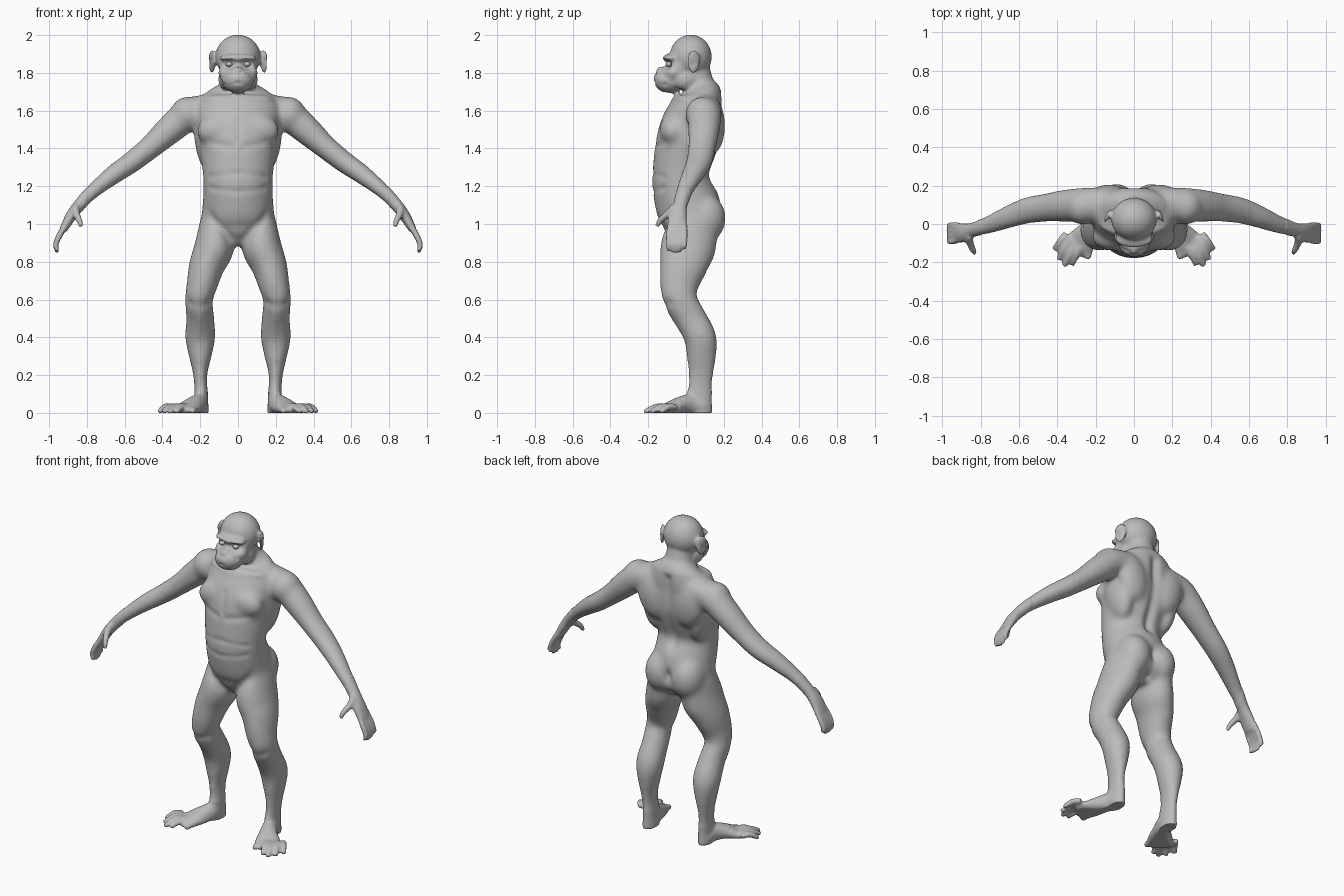
import bpy, bmesh, math
from mathutils import Vector, Matrix

if "Cube" in bpy.data.objects:
    bpy.data.objects.remove(bpy.data.objects["Cube"])

UP, BACK = Vector((0, 0, 1)), Vector((0, 1, 0))
skin = bpy.data.materials.new("grey_skin")
skin.use_nodes = True
skin.diffuse_color = (.5, .5, .5, 1)
skin.node_tree.nodes["Principled BSDF"].inputs["Base Color"].default_value = skin.diffuse_color


def spline(sections, steps=5):
    """Smoothly interpolate rows of (x, y, z, half width, half depth)."""
    rows = [Vector(s) for s in sections]
    rows = [rows[0] * 2 - rows[1]] + rows + [rows[-1] * 2 - rows[-2]]
    out = []
    for a, b, c, d in zip(rows, rows[1:], rows[2:], rows[3:]):
        for i in range(steps):
            t = i / steps
            out.append((b * 2 + (c - a) * t + (a * 2 - b * 5 + c * 4 - d) * t ** 2
                        + (b * 3 - a - c * 3 + d) * t ** 3) / 2)
    return out + [rows[-2]]


def loft(bm, sections, ref=BACK, sides=24):
    """Closed tube of ellipses along a path; the depth axis follows ref."""
    rows = spline(sections)
    points = [Vector(r[:3]) for r in rows]
    rings = []
    for i, row in enumerate(rows):
        tangent = (points[min(i + 1, len(rows) - 1)] - points[max(i - 1, 0)]).normalized()
        depth = (ref - tangent * ref.dot(tangent)).normalized()
        width = tangent.cross(depth)
        ring = []
        for k in range(sides):
            angle = math.tau * k / sides
            ring.append(bm.verts.new(points[i] + width * row[3] * math.cos(angle)
                                     + depth * row[4] * math.sin(angle)))
        rings.append(ring)
    for lower, upper in zip(rings, rings[1:]):
        for k in range(sides):
            n = (k + 1) % sides
            bm.faces.new((lower[k], lower[n], upper[n], upper[k]))
    bm.faces.new(rings[0])
    bm.faces.new(rings[-1])


def blob(bm, centre, size, turn=0, axis="Y"):
    """Ellipsoid used for muscle and skull masses."""
    matrix = (Matrix.Translation(centre) @ Matrix.Rotation(math.radians(turn), 4, axis)
              @ Matrix.Diagonal((*size, 1)))
    bmesh.ops.create_uvsphere(bm, u_segments=24, v_segments=16, radius=1, matrix=matrix)


def mirror(bm):
    """Add the opposite side of everything built so far."""
    copy = bmesh.ops.duplicate(bm, geom=bm.verts[:] + bm.edges[:] + bm.faces[:])["geom"]
    for v in copy:
        if isinstance(v, bmesh.types.BMVert):
            v.co.x = -v.co.x


def make_object(name, bm):
    bmesh.ops.recalc_face_normals(bm, faces=bm.faces[:])
    mesh = bpy.data.meshes.new(name)
    bm.to_mesh(mesh)
    bm.free()
    obj = bpy.data.objects.new(name, mesh)
    bpy.context.collection.objects.link(obj)
    mesh.materials.append(skin)
    return obj


bm = bmesh.new()

# Arm and hand
loft(bm, [(.15, .10, 1.61, .08, .09), (.26, .10, 1.58, .085, .09), (.36, .095, 1.5, .078, .085),
          (.46, .085, 1.41, .064, .075), (.56, .07, 1.33, .058, .07), (.66, .035, 1.26, .052, .06),
          (.76, -.005, 1.18, .041, .048), (.84, -.03, 1.1, .033, .038),
          (.885, -.045, 1.04, .029, .05), (.925, -.048, .97, .021, .054)])
for y, drop in ((-.092, .01), (-.063, 0), (-.034, .005), (-.006, .025)):
    loft(bm, [(.91, y * .9, 1, .016, .014), (.945, y, .94, .017, .0155),
              (.965, y, .89, .015, .014), (.955, y, .845 + drop, .012, .011)], sides=12)
loft(bm, [(.86, -.06, 1.09, .02, .025), (.855, -.1, 1.05, .02, .02),
          (.84, -.135, 1.02, .017, .017), (.83, -.155, .985, .012, .012)], sides=12)

# Leg
loft(bm, [(.11, .04, 1.02, .09, .13), (.125, .012, .88, .106, .148), (.165, -.012, .78, .095, .128),
          (.19, -.035, .68, .083, .105), (.207, -.03, .6, .074, .09), (.2, .025, .5, .075, .085),
          (.2, .075, .4, .081, .086), (.2, .082, .3, .061, .079), (.2, .08, .2, .038, .066),
          (.195, .072, .1, .036, .066), (.195, .075, -.01, .04, .064)])

# Foot and toes
loft(bm, [(.195, .1, .03, .04, .035), (.205, .03, .045, .046, .055), (.235, -.03, .04, .055, .046),
          (.275, -.09, .022, .075, .032), (.315, -.135, .012, .066, .02)], ref=UP)
loft(bm, [(.2, .0, .035, .035, .035), (.215, -.08, .025, .026, .026),
          (.235, -.135, .018, .022, .02), (.24, -.185, .01, .016, .014)], ref=UP, sides=12)
for x, y in ((.325, -.215), (.365, -.222), (.395, -.185), (.418, -.135)):
    root = (.27 + (x - .325) * .9, -.09 + (y + .215) * .5)
    loft(bm, [(*root, .03, .02, .018), ((x + root[0]) / 2, (y + root[1]) / 2, .032, .02, .018),
              (x, y, .004, .015, .014)], ref=UP, sides=12)

# Muscle masses: buttock, shoulder blade, shoulder cap, chest, flank, kneecap
blob(bm, (.092, .1, 1.03), (.1, .112, .13))
blob(bm, (.13, .145, 1.52), (.1, .062, .15), 15)
blob(bm, (.27, .09, 1.58), (.09, .095, .095))
blob(bm, (.105, -.07, 1.5), (.115, .07, .085), 10)
blob(bm, (.165, .06, 1.42), (.062, .1, .16), 10)
blob(bm, (.2, -.085, .645), (.045, .045, .06))

# Cheek, jaw corner and ear
blob(bm, (.062, -.065, 1.8), (.042, .045, .04))
blob(bm, (.062, -.005, 1.765), (.042, .07, .055))
blob(bm, (.138, .04, 1.86), (.012, .04, .064), 25, "Z")
mirror(bm)

# Torso and neck
loft(bm, [(0, .03, .885, .04, .08), (0, .03, .95, .13, .14), (0, .03, 1.02, .19, .16),
          (0, .01, 1.1, .188, .172), (0, -.02, 1.2, .184, .16), (0, -.025, 1.28, .188, .152),
          (0, 0, 1.4, .205, .167), (0, .025, 1.5, .22, .168), (0, .055, 1.6, .225, .145),
          (0, .08, 1.68, .19, .115), (0, .065, 1.74, .095, .085), (0, .045, 1.82, .08, .08)])

# Skull, face, muzzle, brow and nose
blob(bm, (0, .025, 1.885), (.12, .112, .117))
blob(bm, (0, -.03, 1.83), (.1, .075, .09))
blob(bm, (0, -.085, 1.765), (.086, .087, .074))
blob(bm, (0, -.078, 1.878), (.1, .046, .024))
blob(bm, (0, -.13, 1.81), (.032, .03, .025))
body = make_object("body", bm)

# Fuse the masses into one skin
remesh = body.modifiers.new("fuse", "REMESH")
remesh.mode = "VOXEL"
remesh.voxel_size = .0085
graph = bpy.context.evaluated_depsgraph_get()
fused = bpy.data.meshes.new_from_object(body.evaluated_get(graph))
body.modifiers.clear()
body.data = fused
bm = bmesh.new()
bm.from_mesh(fused)


def soften(rule, rounds):
    chosen = [v for v in bm.verts if rule(v.co)]
    for _ in range(rounds):
        bmesh.ops.smooth_vert(bm, verts=chosen, factor=.5,
                              use_axis_x=True, use_axis_y=True, use_axis_z=True)


def groove(start, end, radius, depth):
    """Press a soft crease, or raise a ridge, along a line on both sides."""
    a, line = Vector(start), Vector(end) - Vector(start)
    bm.normal_update()
    for v in bm.verts:
        p = Vector((abs(v.co.x), v.co.y, v.co.z)) - a
        along = max(0, min(1, p.dot(line) / max(line.length_squared, 1e-9)))
        gap = (p - line * along).length / radius
        if gap < 2.5:
            v.co -= v.normal * depth * math.exp(-gap * gap)


soften(lambda p: True, 3)
soften(lambda p: .12 < p.z < 1.7 and abs(p.x) < .8, 22)

# Creases: spine, buttocks, groin, chest, belly, shin, back of the knee
groove((0, .2, 1.66), (0, .12, 1.2), .03, .022)
groove((0, .22, 1.1), (0, .12, .92), .022, .022)
groove((.19, -.1, 1.08), (.02, -.1, .9), .025, .01)
groove((0, -.14, 1.56), (0, -.17, 1.44), .02, .007)
groove((.03, -.17, 1.41), (.16, -.13, 1.43), .02, .007)
groove((0, -.18, 1.27), (.15, -.12, 1.25), .016, .005)
groove((0, -.18, 1.17), (.15, -.12, 1.19), .016, .005)
groove((.15, -.09, .58), (.26, -.09, .58), .025, .007)
# Collarbone and shinbone ridges
groove((.02, -.06, 1.65), (.19, -.01, 1.67), .018, -.008)
groove((.2, -.08, .54), (.19, .01, .2), .02, -.005)
# Eye sockets, nostrils, mouth, muzzle fold and ear hollow
groove((.04, -.115, 1.847), (.062, -.1, 1.845), .02, .02)
groove((.014, -.162, 1.8), (.016, -.16, 1.802), .008, .01)
groove((0, -.172, 1.748), (.075, -.11, 1.738), .008, .007)
groove((.02, -.15, 1.825), (.07, -.12, 1.785), .013, .007)
groove((.142, .015, 1.86), (.15, .03, 1.845), .02, .008)
soften(lambda p: True, 1)

# Flat soles
for v in bm.verts:
    v.co.z = max(v.co.z, 0)
for f in bm.faces:
    f.smooth = True
bm.to_mesh(fused)
bm.free()

# Eyes
bm = bmesh.new()
blob(bm, (.048, -.092, 1.846), (.018, .016, .014))
mirror(bm)
eyes = make_object("eyes", bm)
for p in eyes.data.polygons:
    p.use_smooth = True
